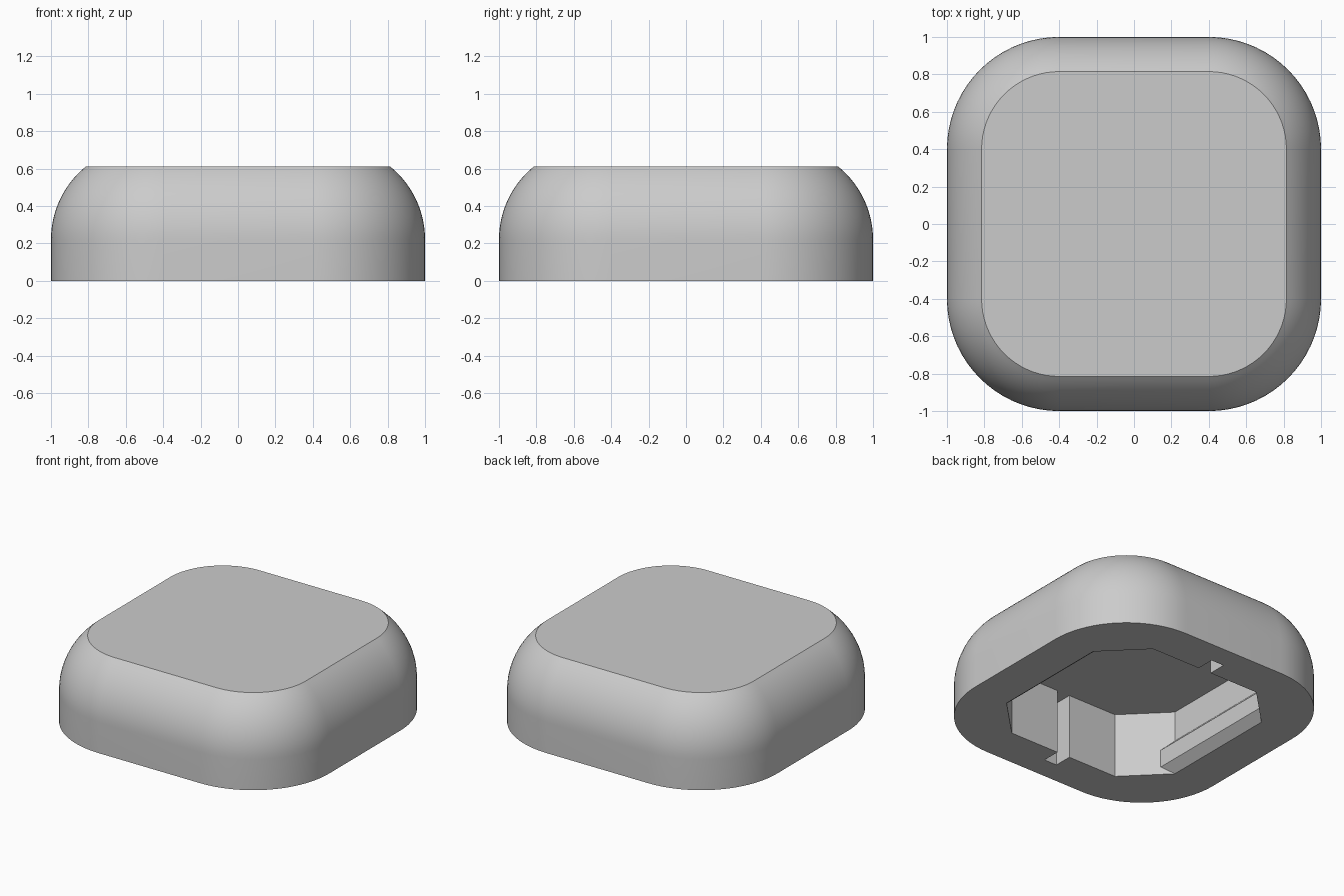
import bpy, bmesh, math

if "Cube" in bpy.data.objects:
    bpy.data.objects.remove(bpy.data.objects["Cube"])

grey = bpy.data.materials.new("light_grey")
grey.use_nodes = True
colour = (0.6, 0.6, 0.6, 1)
grey.diffuse_color = colour
grey.node_tree.nodes["Principled BSDF"].inputs["Base Color"].default_value = colour

HEIGHT, STRAIGHT = 0.61, 0.22       # total height, height of the upright wall
CORNER, INSET = 0.6, 0.185          # plan corner radius, inset of the flat top
DEPTH = 0.46                        # cavity depth
WALL, CHAMFER = 0.71, 0.435         # cavity half width, start of its chamfer
SLOT, SLOT_END = 0.05, 0.84         # slot half width and reach


def rounded_square(inset, segments=18):
    """Outline of the body in plan, moved inward by inset."""
    radius, centre = CORNER - inset, 1 - CORNER
    points = []
    for quarter in range(4):
        mid = math.radians(45 + 90 * quarter)
        cx = math.copysign(centre, math.cos(mid))
        cy = math.copysign(centre, math.sin(mid))
        for i in range(segments + 1):
            a = math.radians(90 * (quarter + i / segments))
            points.append((cx + radius * math.cos(a), cy + radius * math.sin(a)))
    return points


def cavity_outline():
    """Chamfered square with a slot at the front and back."""
    quarter = [(WALL, CHAMFER), (CHAMFER, WALL), (SLOT, WALL), (SLOT, SLOT_END)]
    half = quarter + [(-x, y) for x, y in reversed(quarter)]
    return half + [(-x, -y) for x, y in half]


def ring(bm, points, z):
    return [bm.verts.new((x, y, z)) for x, y in points]


def bridge(bm, lower, upper):
    n = len(lower)
    for i in range(n):
        j = (i + 1) % n
        bm.faces.new((lower[i], lower[j], upper[j], upper[i]))


def finish(bm, name):
    bmesh.ops.recalc_face_normals(bm, faces=bm.faces)
    mesh = bpy.data.meshes.new(name)
    bm.to_mesh(mesh)
    bm.free()
    mesh.materials.append(grey)
    obj = bpy.data.objects.new(name, mesh)
    bpy.context.collection.objects.link(obj)
    return obj


# Body: upright wall, rounded shoulder, flat top and hollow underside
rise = HEIGHT - STRAIGHT
radius = (INSET ** 2 + rise ** 2) / (2 * INSET)
sweep = math.asin(rise / radius)
profile = [(0, 0)]
for i in range(15):
    a = sweep * i / 14
    profile.append((radius * (1 - math.cos(a)), STRAIGHT + radius * math.sin(a)))

bm = bmesh.new()
rings = [ring(bm, rounded_square(inset), z) for inset, z in profile]
for lower, upper in zip(rings, rings[1:]):
    bridge(bm, lower, upper)
bm.faces.new(rings[-1])

mouth = ring(bm, cavity_outline(), 0)
ceiling = ring(bm, cavity_outline(), DEPTH)
bridge(bm, mouth, ceiling)
bm.faces.new(ceiling)
rim = [e for e in bm.edges if e.is_boundary]
bmesh.ops.triangle_fill(bm, use_beauty=True, use_dissolve=False, edges=rim)
body = finish(bm, "body")

bpy.ops.object.select_all(action="DESELECT")
body.select_set(True)
bpy.context.view_layer.objects.active = body
bpy.ops.object.shade_smooth_by_angle(angle=math.radians(30))

# Retaining ribs along both side walls, mitred into the chamfers
rib_profile = [(0, 0), (0.065, 0.055), (0.065, 0.18), (0, 0.245)]
for name, side in (("left_rib", 1), ("right_rib", -1)):
    bm = bmesh.new()
    ends = [[bm.verts.new((side * (WALL - d), end * (CHAMFER + d), z))
             for d, z in rib_profile] for end in (-1, 1)]
    bridge(bm, *ends)
    for end in ends:
        bm.faces.new(end)
    finish(bm, name)
